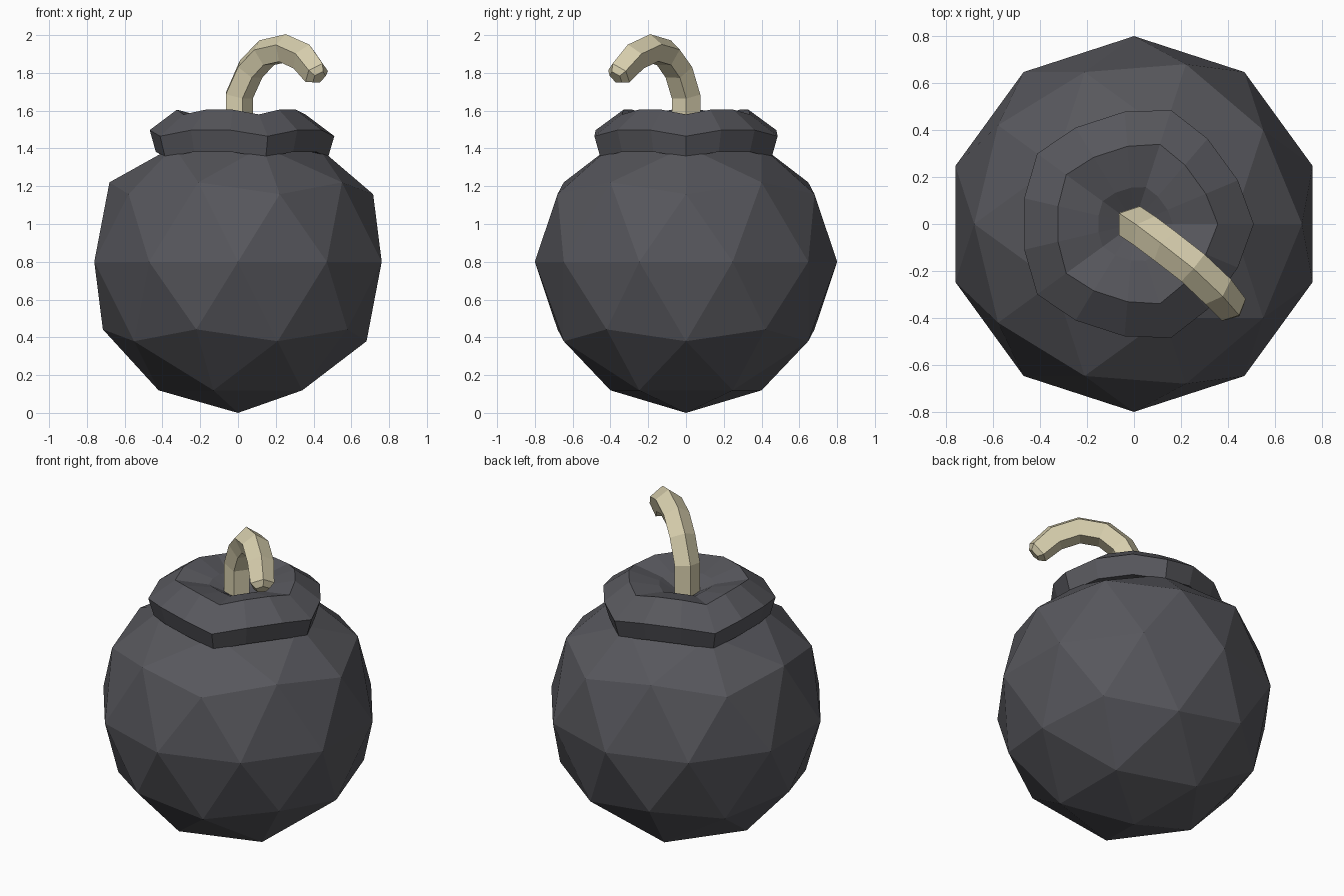
import bpy, bmesh, math
from mathutils import Vector

if "Cube" in bpy.data.objects:
    bpy.data.objects.remove(bpy.data.objects["Cube"])


def material(name, color):
    m = bpy.data.materials.new(name)
    m.diffuse_color = (*color, 1)
    m.use_nodes = True
    m.node_tree.nodes["Principled BSDF"].inputs["Base Color"].default_value = m.diffuse_color
    return m


def add_object(name, bm, mat):
    bmesh.ops.recalc_face_normals(bm, faces=bm.faces)
    me = bpy.data.meshes.new(name)
    bm.to_mesh(me)
    bm.free()
    me.materials.append(mat)
    ob = bpy.data.objects.new(name, me)
    bpy.context.collection.objects.link(ob)
    return ob


def loft(bm, rings):
    """Bridge successive rings of points with quads and cap both ends."""
    loops = [[bm.verts.new(p) for p in ring] for ring in rings]
    n = len(loops[0])
    for a, b in zip(loops, loops[1:]):
        for i in range(n):
            j = (i + 1) % n
            bm.faces.new((a[i], a[j], b[j], b[i]))
    bm.faces.new(loops[0][::-1])
    bm.faces.new(loops[-1])


iron = material("dark_iron", (0.095, 0.095, 0.108))
rope = material("rope", (0.68, 0.62, 0.42))

# Body: low-poly ball with its top flattened under the collar
bm = bmesh.new()
bmesh.ops.create_icosphere(bm, subdivisions=2, radius=0.8)
for v in bm.verts:
    v.co.z = min(v.co.z + 0.8, 1.41)
add_object("body", bm, iron)


# Collar: rounded pentagon rings, corners and sides at their own radius and height
def collar_ring(corner_r, corner_z, side_r, side_z):
    pts = []
    for k in range(5):
        for off, r, z in ((-22.8, side_r, side_z), (0, corner_r, corner_z), (22.8, side_r, side_z)):
            a = math.radians(72 * k + off)
            pts.append((r * math.cos(a), r * math.sin(a), z))
    return pts


bm = bmesh.new()
loft(bm, [collar_ring(*p) for p in (
    (0.30, 1.40, 0.28, 1.40),
    (0.477, 1.354, 0.447, 1.382),
    (0.510, 1.465, 0.480, 1.497),
    (0.357, 1.580, 0.332, 1.605),
    (0.165, 1.550, 0.155, 1.560),
    (0.050, 1.495, 0.047, 1.495))])
add_object("collar", bm, iron)

# Fuse: five-sided tube swept along a hooked path, with a chamfered tip
path = [Vector(p) for p in (
    (0, 0, 1.45), (0, 0, 1.68), (0.06, -0.04, 1.815), (0.14, -0.10, 1.90),
    (0.25, -0.185, 1.925), (0.35, -0.28, 1.88), (0.415, -0.355, 1.795),
    (0.43, -0.372, 1.775))]
radii = [0.08] * 6 + [0.072, 0.042]
tangent = Vector((0, 0, 1))
spokes = [Vector((math.cos(math.radians(72 * k)), math.sin(math.radians(72 * k)), 0)) for k in range(5)]
rings = []
for i, (p, r) in enumerate(zip(path, radii)):
    before = (p - path[max(i - 1, 0)]).normalized()
    after = (path[min(i + 1, len(path) - 1)] - p).normalized()
    new_tangent = (before + after).normalized()
    turn = tangent.rotation_difference(new_tangent)
    spokes = [turn @ s for s in spokes]
    tangent = new_tangent
    rings.append([p + s * r for s in spokes])
bm = bmesh.new()
loft(bm, rings)
add_object("fuse", bm, rope)
